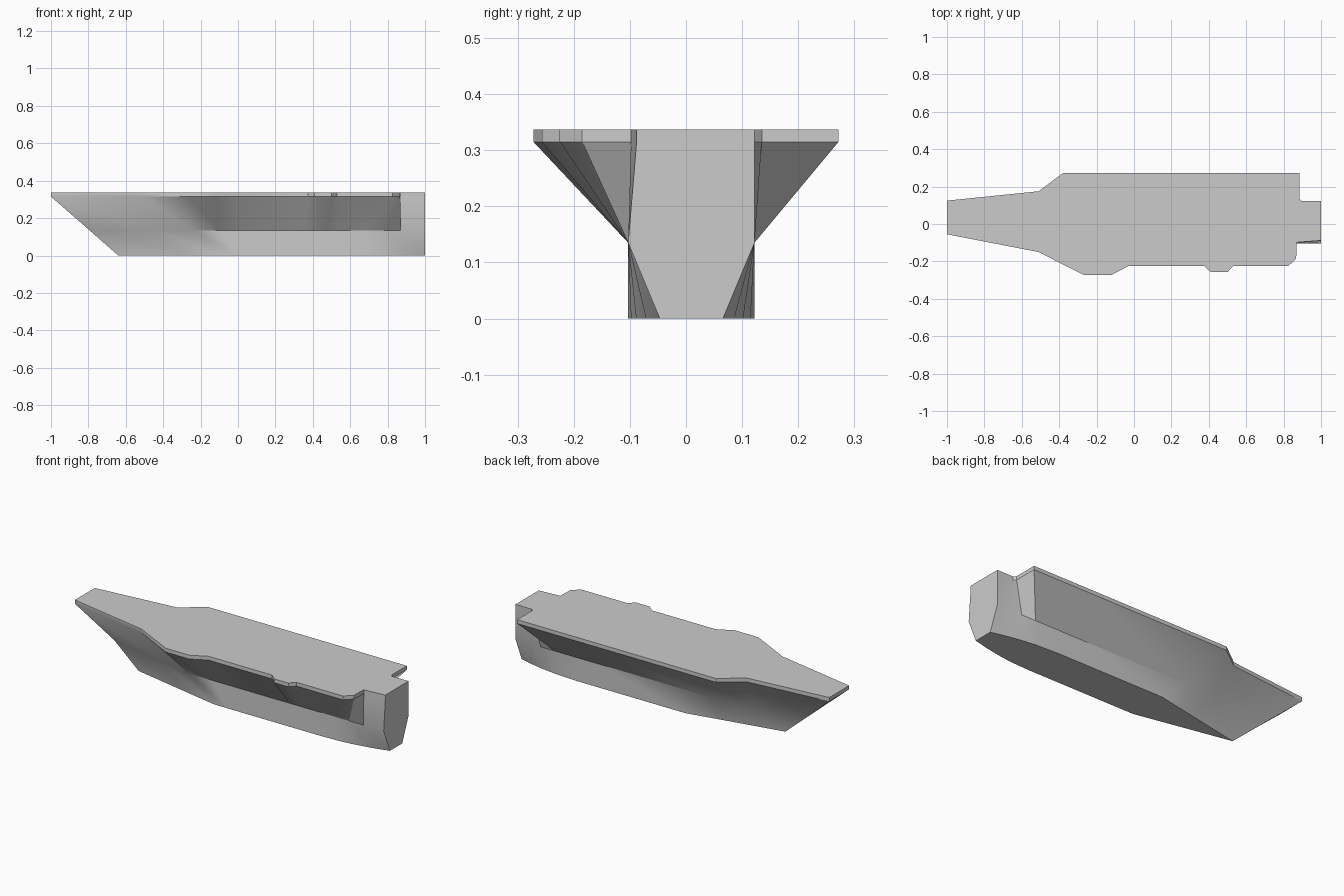
import bpy, bmesh, math

old = bpy.data.objects.get("Cube")
if old:
    bpy.data.objects.remove(old, do_unlink=True)

DECK_Z, LIP_Z, KNUCKLE_Z = 0.337, 0.315, 0.135
CENTRE, HALF = 0.0095, 0.1125


def material(name, value):
    mat = bpy.data.materials.new(name)
    mat.use_nodes = True
    colour = (value, value, value, 1)
    mat.diffuse_color = colour
    mat.node_tree.nodes["Principled BSDF"].inputs["Base Color"].default_value = colour
    return mat


def knuckle_half(x):
    """Half breadth of the hull where the flare begins."""
    return HALF * max(0, min(1, (x + 0.794) / 0.554))


def keel_half(x):
    """Half breadth of the flat bottom, pointed at the bow and rounded in aft."""
    stern = max(0, (x - 0.6) / 0.4)
    return HALF * max(0, min(1, (x + 0.64) / 0.56)) * (1 - 0.5 * stern ** 2)


# Stations from bow to stern: deck x, deck y, knuckle x, keel x
port = [
    (-1, 0.125, -0.794, -0.64), (-0.51, 0.175, -0.45, -0.29),
    (-0.38, 0.272, -0.24, -0.08), (0.5, 0.272, 0.5, 0.6),
    (0.885, 0.272, 0.75, 0.74), (0.885, 0.135, 0.84, 0.84),
    (0.897, 0.122, 0.9, 0.92), (1, 0.122, 1, 1),
]
starboard = [
    (-1, -0.055, -0.794, -0.64), (-0.51, -0.15, -0.45, -0.29),
    (-0.27, -0.272, -0.24, -0.08), (-0.12, -0.272, -0.1, 0),
    (-0.03, -0.225, 0, 0.1), (0.375, -0.225, 0.35, 0.35),
    (0.41, -0.257, 0.4, 0.4), (0.5, -0.257, 0.48, 0.48),
    (0.53, -0.225, 0.53, 0.6), (0.825, -0.225, 0.68, 0.72),
    (0.867, -0.185, 0.78, 0.8), (0.87, -0.098, 0.87, 0.9),
    (1, -0.088, 1, 1),
]

bm = bmesh.new()
rings = [[], [], [], []]
loop = [(s, -1) for s in starboard] + [(s, 1) for s in reversed(port)]
for (dx, dy, kx, bx), side in loop:
    points = [
        (dx, dy, DECK_Z), (dx, dy, LIP_Z),
        (kx, CENTRE + side * knuckle_half(kx), KNUCKLE_Z),
        (bx, CENTRE + side * keel_half(bx), 0),
    ]
    for ring, point in zip(rings, points):
        ring.append(bm.verts.new(point))

# Flight deck, deck edge, flare, lower hull and flat bottom
bm.faces.new(rings[0])
bm.faces.new(list(reversed(rings[3])))
count = len(loop)
for upper, lower in zip(rings, rings[1:]):
    for i in range(count):
        j = (i + 1) % count
        bm.faces.new((upper[i], lower[i], lower[j], upper[j]))
bmesh.ops.remove_doubles(bm, verts=bm.verts, dist=0.0005)
bmesh.ops.recalc_face_normals(bm, faces=bm.faces)

mesh = bpy.data.meshes.new("ship_hull")
bm.to_mesh(mesh)
bm.free()
hull = bpy.data.objects.new("ship_hull", mesh)
bpy.context.collection.objects.link(hull)
mesh.materials.append(material("hull grey", 0.6))

bpy.ops.object.select_all(action="DESELECT")
hull.select_set(True)
bpy.context.view_layer.objects.active = hull
bpy.ops.object.shade_smooth_by_angle(angle=math.radians(30))
